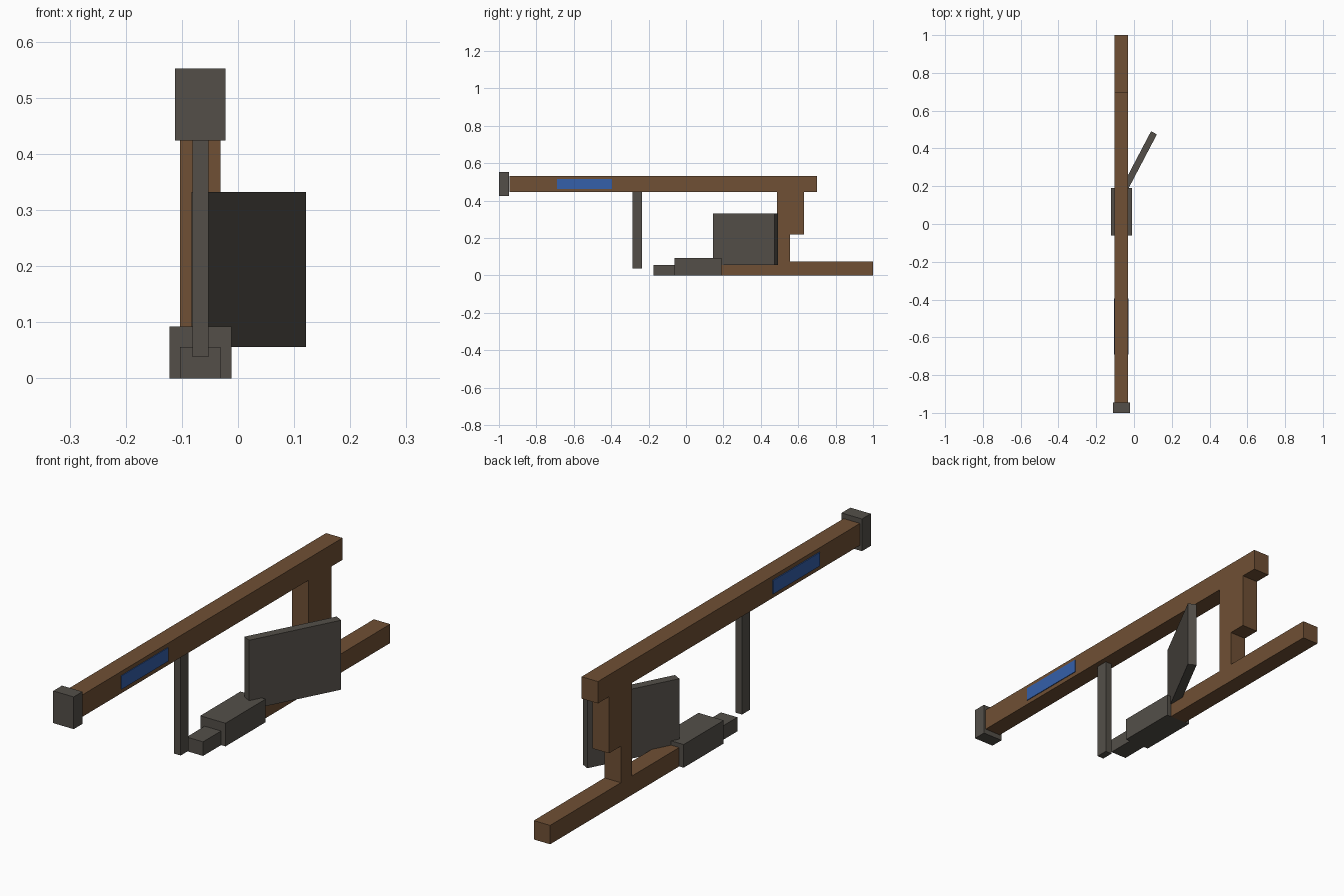
import bpy
import math

if "Cube" in bpy.data.objects:
    bpy.data.objects.remove(bpy.data.objects["Cube"])


def material(name, rgb):
    m = bpy.data.materials.new(name)
    m.diffuse_color = (*rgb, 1)
    m.use_nodes = True
    m.node_tree.nodes["Principled BSDF"].inputs["Base Color"].default_value = m.diffuse_color
    return m


BROWN = material("brown wood", (0.16, 0.08, 0.035))
GREY = material("dark grey metal", (0.087, 0.078, 0.066))
BLUE = material("blue", (0.035, 0.115, 0.40))


def box(name, mat, x, y, z, turn=0):
    """Box spanning the given (low, high) ranges, turned about its own vertical axis."""
    bpy.ops.mesh.primitive_cube_add(size=1)
    ob = bpy.context.object
    ob.name = name
    ob.location = [(a + b) / 2 for a, b in (x, y, z)]
    ob.scale = [b - a for a, b in (x, y, z)]
    ob.rotation_euler.z = turn
    ob.data.materials.append(mat)
    return ob


def around(centre, width):
    return (centre - width / 2, centre + width / 2)


CX = -0.067                     # centre plane of the frame
BEAM = around(CX, 0.072)

# Wooden frame
box("upper_beam", BROWN, BEAM, (-0.945, 0.70), (0.445, 0.532))
box("lower_beam", BROWN, BEAM, (0.19, 1.0), (0.0, 0.075))
box("rear_post", BROWN, BEAM, (0.487, 0.556), (0.075, 0.445))
box("post_block", BROWN, BEAM, (0.556, 0.630), (0.22, 0.445))

# Grey fittings
box("end_cap", GREY, around(CX, 0.09), (-1.0, -0.945), (0.424, 0.552))
box("hanging_strut", GREY, around(CX, 0.029), (-0.285, -0.235), (0.038, 0.445))
box("lower_sleeve", GREY, around(CX, 0.111), (-0.062, 0.19), (0.0, 0.092))
box("lower_tip", GREY, BEAM, (-0.175, -0.062), (0.0, 0.056))

# Angled side panel
box("side_panel", GREY, around(0.019, 0.035), around(0.3175, 0.373),
    (0.056, 0.332), turn=-math.radians(27.7))

# Blue inlay showing on both sides of the upper beam
box("blue_inlay", BLUE, (-0.107, -0.028), (-0.69, -0.395), (0.462, 0.516))
